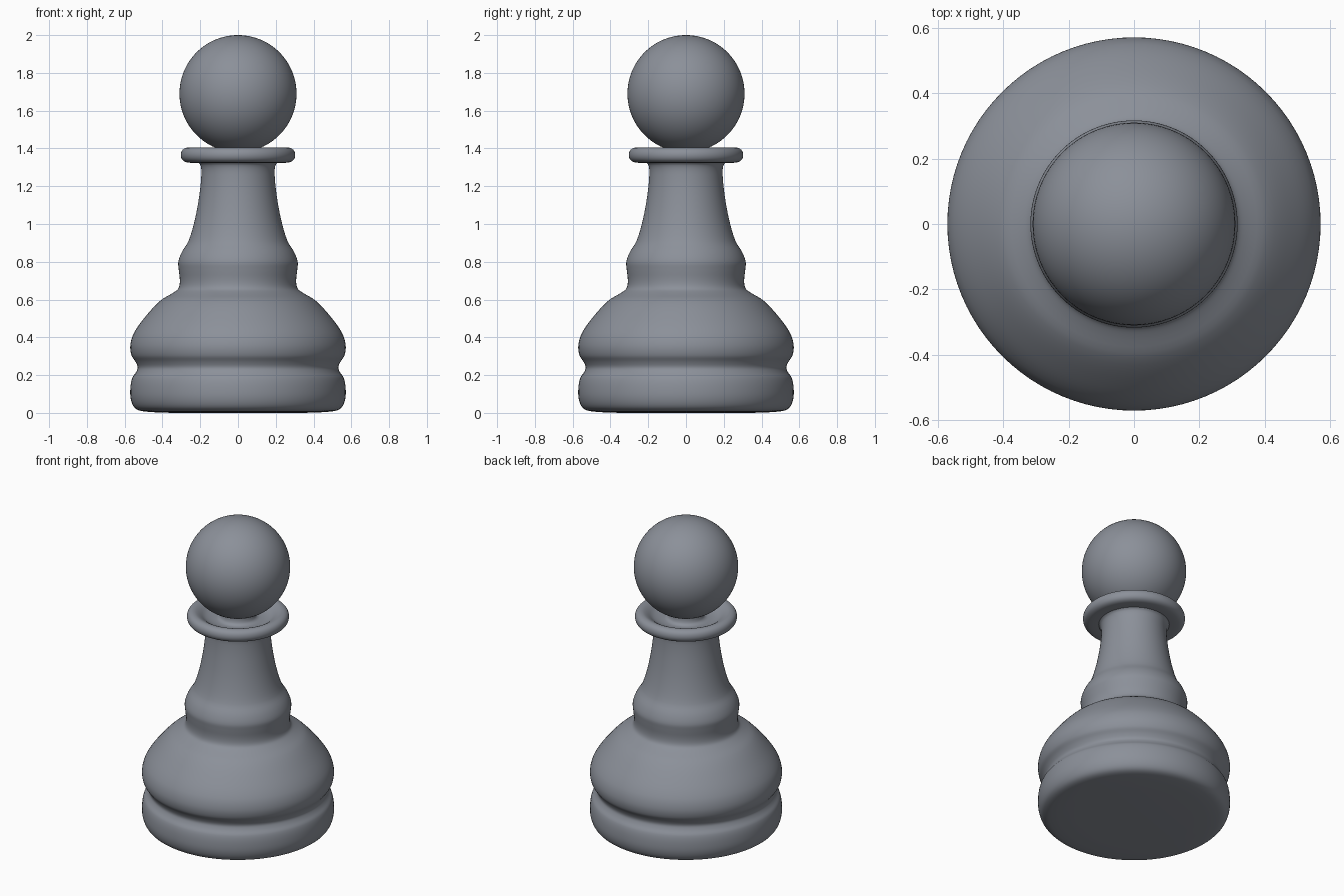
import bpy
import bmesh
import math
from mathutils import Vector, interpolate

SEGMENTS = 96

cube = bpy.data.objects.get("Cube")
if cube:
    bpy.data.objects.remove(cube, do_unlink=True)

# One grey for the whole piece
grey = bpy.data.materials.new("slate_grey")
grey.use_nodes = True
colour = (0.26, 0.28, 0.32, 1.0)
grey.diffuse_color = colour
grey.node_tree.nodes["Principled BSDF"].inputs["Base Color"].default_value = colour


def smooth_profile(points, steps=4):
    """Run a flowing curve through (radius, height) points."""
    pts = [Vector(p) for p in points]
    padded = [pts[0]] + pts + [pts[-1]]
    out = []
    for a, b, c, d in zip(padded, padded[1:], padded[2:], padded[3:]):
        span = (c - b).length
        m0 = (c - a).normalized() * span
        m1 = (d - b).normalized() * span
        for i in range(steps):
            t = i / steps
            out.append(b * (2*t**3 - 3*t**2 + 1) + m0 * (t**3 - 2*t**2 + t)
                       + c * (3*t**2 - 2*t**3) + m1 * (t**3 - t**2))
    return out + [pts[-1]]


def lathe(name, profile):
    """Spin a profile around the z axis."""
    bm = bmesh.new()
    verts = [bm.verts.new((r, 0, z)) for r, z in profile]
    edges = [bm.edges.new(pair) for pair in zip(verts, verts[1:])]
    bmesh.ops.spin(bm, geom=verts + edges, cent=(0, 0, 0), axis=(0, 0, 1),
                   angle=math.tau, steps=SEGMENTS, use_merge=True)
    bmesh.ops.remove_doubles(bm, verts=bm.verts, dist=1e-5)
    bmesh.ops.recalc_face_normals(bm, faces=bm.faces)
    mesh = bpy.data.meshes.new(name)
    bm.to_mesh(mesh)
    bm.free()
    obj = bpy.data.objects.new(name, mesh)
    bpy.context.collection.objects.link(obj)
    finish(obj)


def finish(obj):
    obj.data.materials.append(grey)
    bpy.ops.object.select_all(action="DESELECT")
    obj.select_set(True)
    bpy.context.view_layer.objects.active = obj
    bpy.ops.object.shade_smooth_by_angle(angle=math.radians(50))


# Foot, grooved belly, waist ring and tapering stem
body = smooth_profile([
    (0.35, 0), (0.5, 0.008), (0.545, 0.025), (0.567, 0.07), (0.57, 0.13),
    (0.56, 0.185), (0.54, 0.215), (0.531, 0.24), (0.542, 0.27),
    (0.564, 0.305), (0.57, 0.36), (0.55, 0.425), (0.49, 0.51), (0.41, 0.595),
    (0.34, 0.638), (0.315, 0.66), (0.308, 0.7), (0.314, 0.76), (0.316, 0.8),
    (0.298, 0.85), (0.262, 0.91), (0.229, 1.02), (0.205, 1.15),
    (0.194, 1.26), (0.198, 1.31), (0.215, 1.33)])
lathe("body", [(0, 0)] + body)

# Collar with a shallow dish on top and a short neck under the head
collar = smooth_profile([
    (0.19, 1.325), (0.265, 1.325), (0.293, 1.338), (0.303, 1.365),
    (0.293, 1.393), (0.265, 1.405), (0.235, 1.395), (0.19, 1.365),
    (0.13, 1.355), (0.105, 1.37), (0.1, 1.42)])
lathe("collar", collar)

# Round head
bpy.ops.mesh.primitive_uv_sphere_add(segments=SEGMENTS, ring_count=48,
                                     radius=0.31, location=(0, 0, 1.69))
head = bpy.context.object
head.name = "head"
finish(head)
